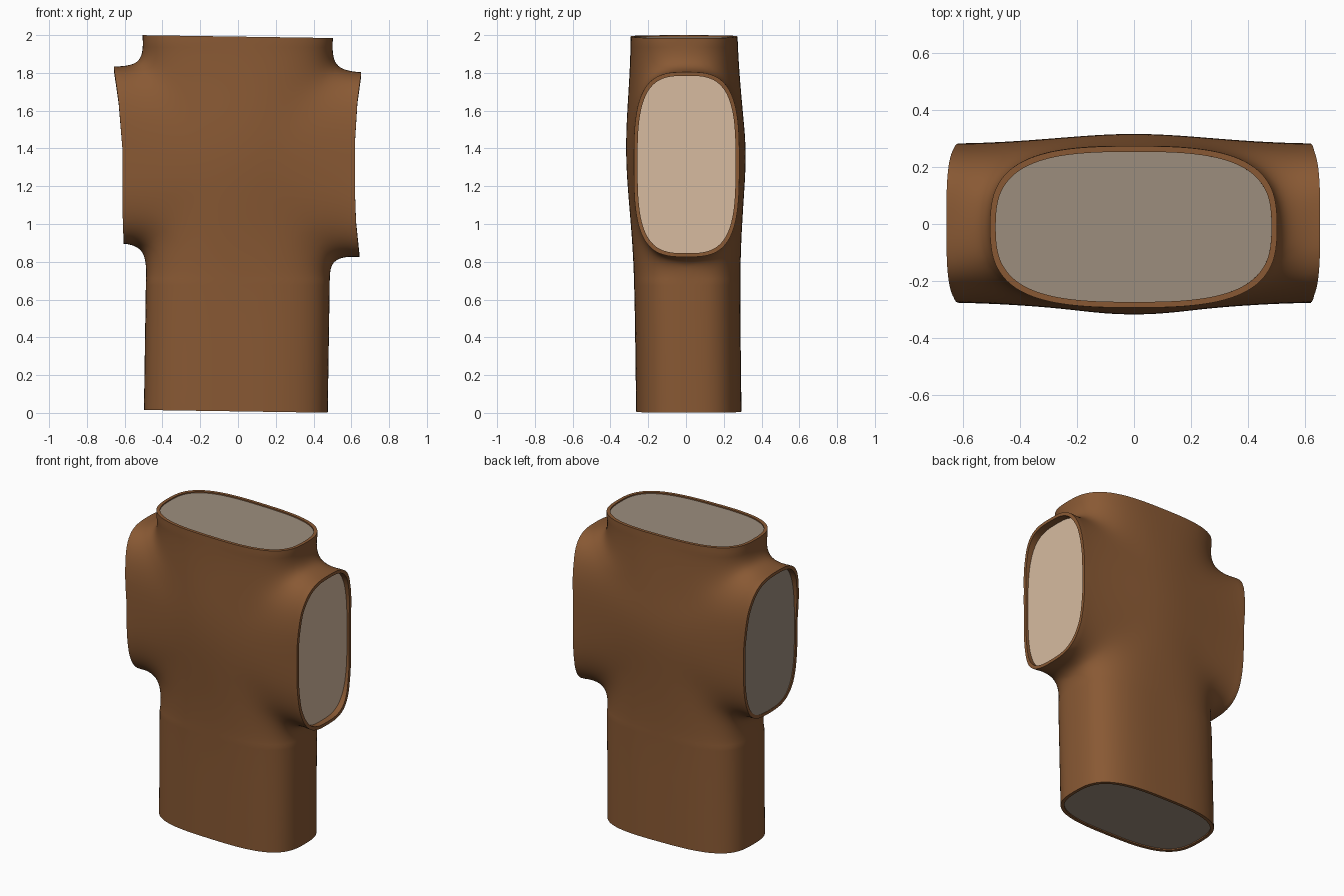
import bpy, bmesh, math
from mathutils import Vector

if "Cube" in bpy.data.objects:
    bpy.data.objects.remove(bpy.data.objects["Cube"])


def material(name, rgb):
    m = bpy.data.materials.new(name)
    m.diffuse_color = (*rgb, 1)
    m.use_nodes = True
    m.node_tree.nodes["Principled BSDF"].inputs["Base Color"].default_value = m.diffuse_color
    return m


def lerp_table(table, v):
    # piecewise linear lookup
    if v <= table[0][0]:
        return table[0][1]
    for (a, p), (b, q) in zip(table, table[1:]):
        if v <= b:
            return p + (q - p) * (v - a) / (b - a)
    return table[-1][1]


def oval(n, power):
    # unit rounded-rectangle outline
    pts = []
    for i in range(n):
        a = 2 * math.pi * i / n
        c, s = math.cos(a), math.sin(a)
        pts.append((math.copysign(abs(c) ** (2 / power), c),
                    math.copysign(abs(s) ** (2 / power), s)))
    return pts


def loft(bm, rings):
    loops = [[bm.verts.new(p) for p in ring] for ring in rings]
    n = len(loops[0])
    for a, b in zip(loops, loops[1:]):
        for i in range(n):
            j = (i + 1) % n
            bm.faces.new((a[i], a[j], b[j], b[i]))
    bm.faces.new(loops[0][::-1])
    bm.faces.new(loops[-1])


brown = material("brown_leather", (0.250, 0.100, 0.034))
beige = material("light_beige", (0.680, 0.500, 0.352))
taupe = material("grey_taupe", (0.335, 0.270, 0.208))

# vertical tube and crossing sleeve, overlapping and longer than needed
bm = bmesh.new()
tube = []
for z, x0, x1 in [(-.3, -.50, .472), (0, -.50, .475), (.75, -.488, .486),
                  (1.4, -.49, .49), (2, -.502, .5), (2.3, -.502, .5)]:
    cy = .015 - .0125 * z
    tube.append([((x0 + x1) / 2 + (x1 - x0) / 2 * u, cy + .279 * v, z)
                 for u, v in oval(96, 3.1)])
loft(bm, tube)
sleeve = []
for x in (-.95, 0, .95):
    t = x / .62
    cz, h = 1.34 - .025 * t, .480 + .010 * t
    sleeve.append([(x, .003 + .277 * u, cz + h * v) for u, v in oval(96, 3.3)])
loft(bm, sleeve)
# filler that flattens the crossing
loft(bm, [[(.45 * u, y, 1.335 + .42 * v) for u, v in oval(64, 4)] for y in (-.257, .262)])
bmesh.ops.recalc_face_normals(bm, faces=bm.faces)
mesh = bpy.data.meshes.new("sleeve_junction")
bm.to_mesh(mesh)
bm.free()
body = bpy.data.objects.new("sleeve_junction", mesh)
bpy.context.collection.objects.link(body)

# fuse them and soften the joint
rm = body.modifiers.new("fuse", "REMESH")
rm.mode = "VOXEL"
rm.voxel_size = .018
sm = body.modifiers.new("soften", "SMOOTH")
sm.factor = .5
sm.iterations = 20
dg = bpy.context.evaluated_depsgraph_get()
fused = bpy.data.meshes.new_from_object(body.evaluated_get(dg))
body.modifiers.clear()
body.data = fused
fused.materials.clear()
for m in (brown, beige, taupe):
    fused.materials.append(m)

bm = bmesh.new()
bm.from_mesh(fused)

# wider fillets around the crossing only
joint = [v for v in bm.verts if abs(v.co.x) < .59 and .70 < v.co.z < 1.95]
for _ in range(60):
    bmesh.ops.smooth_vert(bm, verts=joint, factor=.5, use_axis_x=True,
                          use_axis_y=True, use_axis_z=True)

# trim the four ends
ends = [("right", Vector((.62, 0, 0)), Vector((1, 0, 0)), 1),
        ("left", Vector((-.62, 0, 0)), Vector((-1, 0, 0)), 2),
        ("top", Vector((0, 0, 1.992)), Vector((.015, 0, 1)), 2),
        ("bottom", Vector((0, 0, .008)), Vector((-.015, 0, -1)), 2)]
loops = []
for name, co, no, mat in ends:
    geom = bm.verts[:] + bm.edges[:] + bm.faces[:]
    bmesh.ops.bisect_plane(bm, geom=geom, dist=1e-4, plane_co=co,
                           plane_no=no, clear_outer=True)
for name, co, no, mat in ends:
    n = no.normalized()
    loops.append([e for e in bm.edges if e.is_boundary and
                  all(abs((v.co - co).dot(n)) < 1e-3 for v in e.verts)])

# bulge of the middle and curved sleeve ends
right_end = [(.83, .642), (1.0, .625), (1.2, .618), (1.45, .62), (1.65, .632), (1.8, .652)]
left_end = [(.9, .605), (1.0, .61), (1.4, .612), (1.65, .632), (1.83, .657)]
for v in bm.verts:
    x, y, z = v.co
    v.co.y = y * (1 + .13 * math.exp(-(x / .38) ** 2 - ((z - 1.37) / .42) ** 2))
    if abs(x) > .45:
        t = ((abs(x) - .45) / .17) ** 2
        end = lerp_table(right_end if x > 0 else left_end, z)
        v.co.x = math.copysign(abs(x) + t * (end - .62), x)

for f in bm.faces:
    f.material_index = 0
    f.smooth = True


def step_in(edges, move):
    # new inner loop joined to the old one
    ext = bmesh.ops.extrude_edge_only(bm, edges=edges)["geom"]
    for v in (g for g in ext if isinstance(g, bmesh.types.BMVert)):
        v.co = move(v.co)
    return [g for g in ext if isinstance(g, bmesh.types.BMEdge)]


# brown rim and recessed panel in each opening
for (name, co, no, mat), edges in zip(ends, loops):
    pts = [v.co.copy() for e in edges for v in e.verts]
    lo = Vector([min(p[i] for p in pts) for i in range(3)])
    hi = Vector([max(p[i] for p in pts) for i in range(3)])
    mid, half = (lo + hi) / 2, (hi - lo) / 2
    side = abs(no.x) > .5
    n = no.normalized()

    def shrink(c):
        d = c - mid
        k = [1 - .02 / max(h, .1) for h in half]
        if side:
            return Vector((c.x, mid.y + d.y * k[1], mid.z + d.z * k[2]))
        p = Vector((mid.x + d.x * k[0], mid.y + d.y * k[1], c.z))
        p.z -= (p - co).dot(n) / n.z
        return p

    def recess(c):
        if side:
            return Vector((math.copysign(.603, no.x), c.y, c.z))
        return c - n * .008

    inner = step_in(step_in(edges, shrink), recess)
    res = bmesh.ops.triangle_fill(bm, use_beauty=True, edges=inner, normal=n)
    for g in res["geom"]:
        if isinstance(g, bmesh.types.BMFace):
            g.material_index = mat
            g.smooth = False
bmesh.ops.recalc_face_normals(bm, faces=bm.faces)
bm.to_mesh(fused)
bm.free()

bpy.context.view_layer.objects.active = body
body.select_set(True)
bpy.ops.object.shade_smooth_by_angle(angle=math.radians(40))
